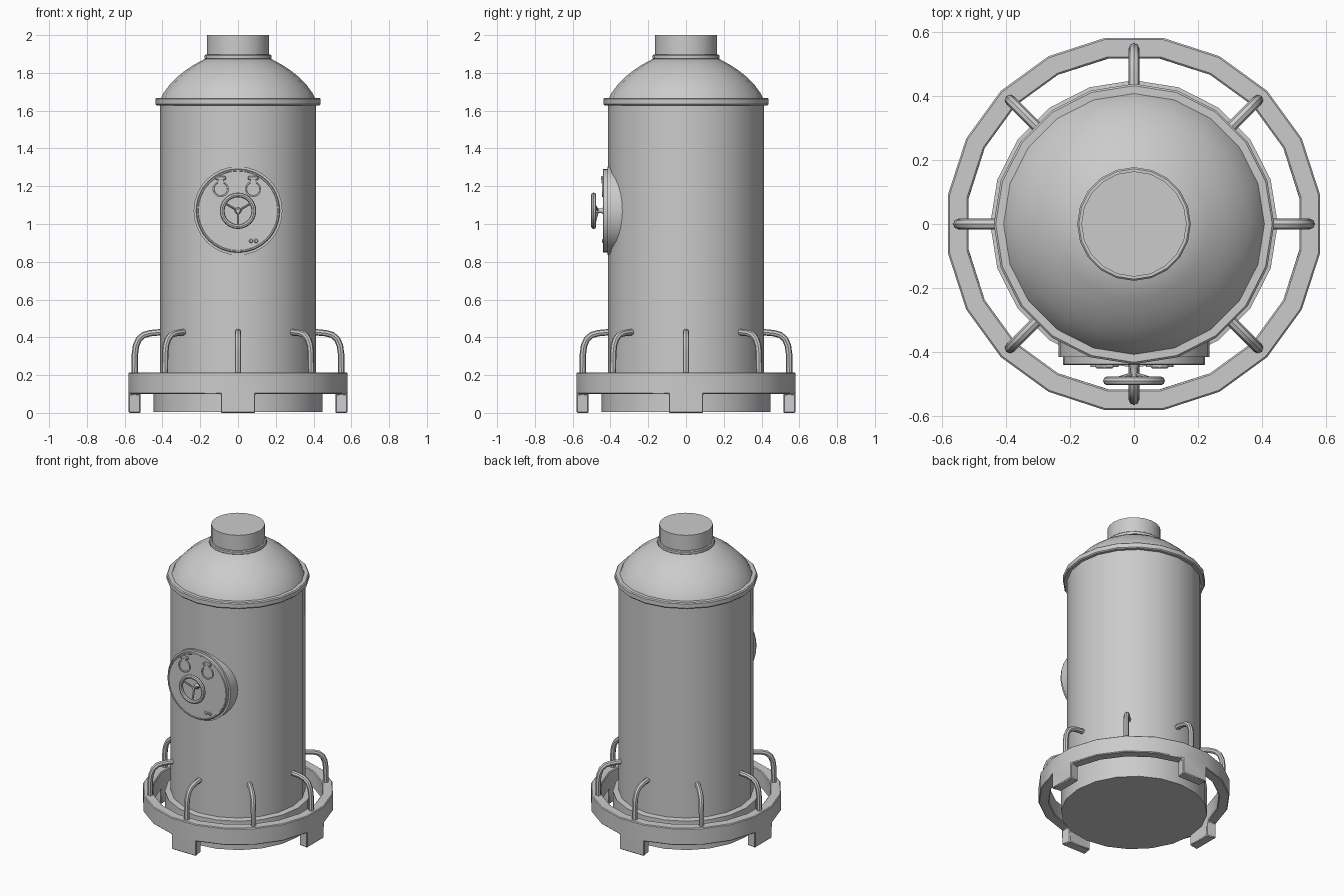
import bpy, bmesh
from math import sin, cos, pi, radians
from mathutils import Matrix, Vector

if "Cube" in bpy.data.objects:
    bpy.data.objects.remove(bpy.data.objects["Cube"])

SIDES = 20


def finish(name, bm):
    bmesh.ops.recalc_face_normals(bm, faces=bm.faces)
    me = bpy.data.meshes.new(name)
    bm.to_mesh(me)
    bm.free()
    ob = bpy.data.objects.new(name, me)
    bpy.context.collection.objects.link(ob)
    return ob


def lathe_bm(profile, sides=SIDES, phase=0.0, closed=False):
    """Revolve (radius, z) points; an open profile gets capped ends."""
    bm = bmesh.new()
    rings = [[bm.verts.new((r * cos(phase + 2 * pi * i / sides),
                            r * sin(phase + 2 * pi * i / sides), z))
              for i in range(sides)] for r, z in profile]
    pairs = list(zip(rings, rings[1:]))
    if closed:
        pairs.append((rings[-1], rings[0]))
    else:
        bm.faces.new(rings[0])
        bm.faces.new(rings[-1])
    for a, b in pairs:
        for i in range(sides):
            j = (i + 1) % sides
            bm.faces.new((a[i], a[j], b[j], b[i]))
    return bm


def front_lathe(name, profile, x, z, sides=32, closed=False):
    """Lathe whose axis points to the front; profile heights are distances toward -y."""
    bm = lathe_bm(profile, sides, closed=closed)
    bm.transform(Matrix.Translation((x, 0, z)) @ Matrix.Rotation(pi / 2, 4, 'X'))
    return finish(name, bm)


def tube(name, points, radius):
    cu = bpy.data.curves.new(name, 'CURVE')
    cu.dimensions = '3D'
    cu.bevel_depth = radius
    cu.bevel_resolution = 2
    cu.use_fill_caps = True
    sp = cu.splines.new('POLY')
    sp.points.add(len(points) - 1)
    for p, co in zip(sp.points, points):
        p.co = (*co, 1)
    ob = bpy.data.objects.new(name, cu)
    bpy.context.collection.objects.link(ob)
    bpy.ops.object.select_all(action='DESELECT')
    bpy.context.view_layer.objects.active = ob
    ob.select_set(True)
    bpy.ops.object.convert(target='MESH')
    return bpy.context.object


def box(name, size, loc):
    bm = bmesh.new()
    bmesh.ops.create_cube(bm, size=1)
    bm.transform(Matrix.Translation(loc) @ Matrix.Diagonal((*size, 1)))
    return finish(name, bm)


def bevel(ob, width, segments=1):
    m = ob.modifiers.new("edge", 'BEVEL')
    m.width, m.segments = width, segments
    m.limit_method, m.angle_limit = 'ANGLE', radians(40)


# Tank: wide base, straight shell, flange, dome, collar and neck
finish("tank_base", lathe_bm([(.448, .005), (.448, .20), (.41, .205)]))
finish("tank_shell", lathe_bm([(.412, .15), (.412, 1.65)]))
flange = finish("tank_flange", lathe_bm([(.437, 1.628), (.437, 1.668)]))
bevel(flange, .006)
finish("tank_dome", lathe_bm([(.41, 1.66), (.397, 1.69), (.36, 1.74), (.32, 1.78),
                              (.28, 1.812), (.235, 1.842), (.165, 1.88)]))
collar = finish("neck_collar", lathe_bm([(.177, 1.872), (.177, 1.897)]))
bevel(collar, .005)
finish("neck", lathe_bm([(.164, 1.88), (.164, 2.0)]))

# Support ring, with four feet extruded from its underside
bm = lathe_bm([(.587, .10), (.587, .215), (.522, .215), (.522, .10)],
              phase=pi / SIDES, closed=True)
under = []
for f in bm.faces:
    c = f.calc_center_median()
    if abs(c.z - .10) < .001 and min(abs(c.x), abs(c.y)) < .01:
        under.append(f)
for f in under:
    new = bmesh.ops.extrude_discrete_faces(bm, faces=[f])['faces'][0]
    for v in new.verts:
        v.co.z = 0
support = finish("support_ring", bm)
bevel(support, .005)

# Eight bent rods joining the ring to the shell
rod_path = [(.547, .20), (.546, .31), (.54, .355), (.525, .39), (.50, .412),
            (.465, .422), (.40, .428)]
for k in range(8):
    a = k * pi / 4
    tube(f"support_rod_{k + 1}", [(r * cos(a), r * sin(a), z) for r, z in rod_path], .017)

# Hatch on the front
HZ = 1.07
front_lathe("hatch_frame", [(.235, .30), (.235, .415)], 0, HZ)
front_lathe("hatch_door", [(.222, .40), (.222, .436), (.218, .44), (.212, .44),
                           (.210, .437)], 0, HZ)

# Hand wheel with stem and three dished spokes
rim = [(.084 + .0125 * cos(2 * pi * i / 8), .489 + .0135 * sin(2 * pi * i / 8))
       for i in range(8)]
front_lathe("wheel_rim", rim, 0, HZ, 24, closed=True)
front_lathe("wheel_stem", [(.022, .43), (.011, .45), (.011, .478)], 0, HZ, 12)
for k in range(3):
    a = radians(30 + 120 * k)
    tube(f"wheel_spoke_{k + 1}", [(0, -.466, HZ),
                                  (.08 * cos(a), -.488, HZ + .08 * sin(a))], .006)

# Two round covers with hinges, and two small buttons
for side, x in (("left", -.092), ("right", .08)):
    ring = [(.043, .43), (.043, .446), (.036, .446), (.034, .442)]
    front_lathe(f"{side}_cover", ring, x, 1.185, 20)
    hinge = box(f"{side}_hinge", (.056, .016, .02), (x, -.442, 1.243))
    bevel(hinge, .004)
    box(f"{side}_hinge_arm", (.03, .012, .025), (x, -.442, 1.226))
for k, x in enumerate((.069, .096)):
    front_lathe(f"button_{k + 1}", [(.011, .43), (.011, .441), (.007, .445)], x, .91, 12)

# Smooth the round surfaces, keep the hard edges
bpy.ops.object.select_all(action='DESELECT')
for ob in bpy.data.objects:
    ob.select_set(True)
    bpy.context.view_layer.objects.active = ob
bpy.ops.object.shade_smooth_by_angle(angle=radians(32))
